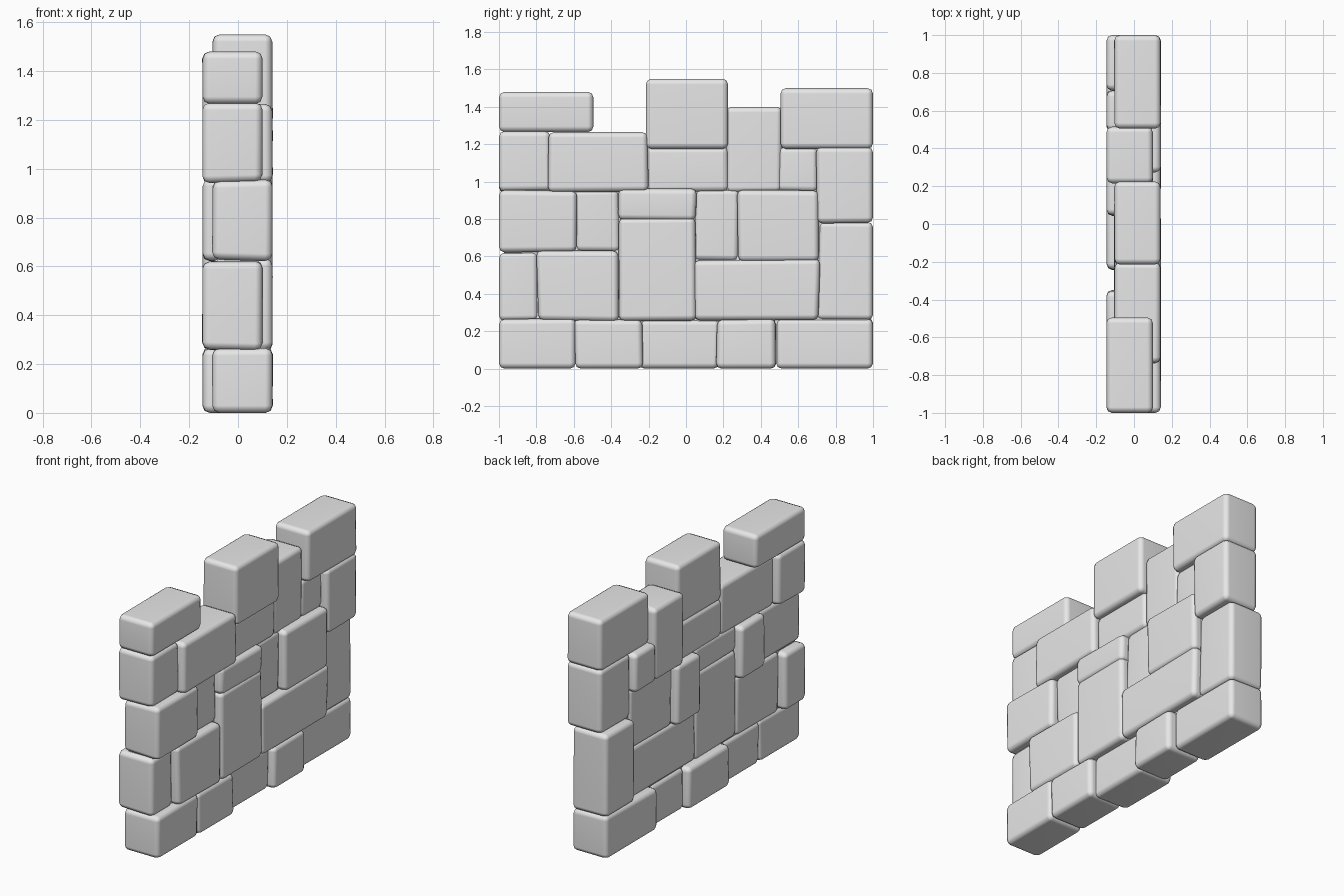
import bpy
import bmesh
import random
from mathutils import Vector

random.seed(4)

cube = bpy.data.objects.get("Cube")
if cube:
    bpy.data.objects.remove(cube, do_unlink=True)

# Single stone colour
stone = bpy.data.materials.new("light_grey_stone")
stone.use_nodes = True
grey = (0.8, 0.8, 0.8, 1.0)
stone.diffuse_color = grey
stone.node_tree.nodes["Principled BSDF"].inputs["Base Color"].default_value = grey

# Depth positions of the stones across the wall
OUT = (-0.106, 0.143)
IN = (-0.147, 0.102)
THIN = (-0.106, 0.110)


def add_block(name, xs, ys, zs, bevel=0.0, wobble=0.0):
    """Box between the given limits, with uneven corners and rounded edges."""
    bm = bmesh.new()
    bmesh.ops.create_cube(bm, size=1)
    mid = sum(xs) / 2
    for v in bm.verts:
        p = Vector((xs[v.co.x > 0], ys[v.co.y > 0], zs[v.co.z > 0]))
        # Corners only move inward in depth; wall ends, base and top stay straight
        p.x += (mid - p.x) * random.uniform(0, wobble) * 3
        if p.z < 1.15:
            if abs(p.y) < 0.99:
                p.y += random.uniform(-wobble, wobble)
            if p.z > 0.05:
                p.z += random.uniform(-wobble, wobble) * 0.7
        v.co = p
    if bevel:
        bmesh.ops.bevel(bm, geom=bm.edges[:], offset=bevel, segments=2,
                        profile=0.5, affect='EDGES', clamp_overlap=True)
    for f in bm.faces:
        f.smooth = bevel > 0
    bmesh.ops.recalc_face_normals(bm, faces=bm.faces[:])
    mesh = bpy.data.meshes.new(name)
    bm.to_mesh(mesh)
    bm.free()
    mesh.materials.append(stone)
    obj = bpy.data.objects.new(name, mesh)
    bpy.context.collection.objects.link(obj)
    if bevel:
        mod = obj.modifiers.new("soft_faces", 'WEIGHTED_NORMAL')
        mod.keep_sharp = False


# Each course: stones as (y start, y end, z bottom, z top, depth position)
courses = {
    "base_stone": [
        (-1, -.59, 0, .26, OUT), (-.59, -.24, 0, .26, OUT),
        (-.24, .17, 0, .26, IN), (.17, .48, 0, .26, OUT),
        (.48, 1, 0, .265, IN)],
    "lower_stone": [
        (-1, -.79, .26, .62, IN), (-.79, -.36, .26, .63, OUT),
        (-.36, .05, .26, .80, OUT), (.05, .71, .26, .58, OUT),
        (.71, 1, .265, .78, IN)],
    "middle_stone": [
        (-1, -.59, .63, .95, OUT), (-.59, -.36, .63, .95, IN),
        (-.36, .05, .80, .96, OUT), (.05, .28, .58, .95, IN),
        (.28, .70, .58, .95, OUT)],
    "upper_stone": [
        (-1, -.73, .95, 1.27, IN), (-.73, -.21, .95, 1.265, OUT),
        (-.21, .22, .95, 1.18, THIN), (.22, .51, .95, 1.40, IN),
        (.50, .70, .95, 1.18, IN), (.70, 1, .78, 1.18, OUT)],
    "top_stone": [
        (-1, -.50, 1.27, 1.48, IN), (-.21, .22, 1.18, 1.55, OUT),
        (.51, 1, 1.18, 1.50, OUT)],
}

GROW = 0.005  # slight overlap so neighbours touch
for name, stones in courses.items():
    for i, (y0, y1, z0, z1, depth) in enumerate(stones, 1):
        ys = (max(y0 - GROW, -1), min(y1 + GROW, 1))
        top = z1 if z1 > 1.25 else z1 + GROW
        zs = (max(z0 - GROW, 0), top)
        add_block(f"{name}_{i}", depth, ys, zs, 0.03, 0.008)

# Hidden fill behind the joints
add_block("mortar_core", (-0.085, 0.085), (-0.97, 0.97), (0.03, 1.15))
